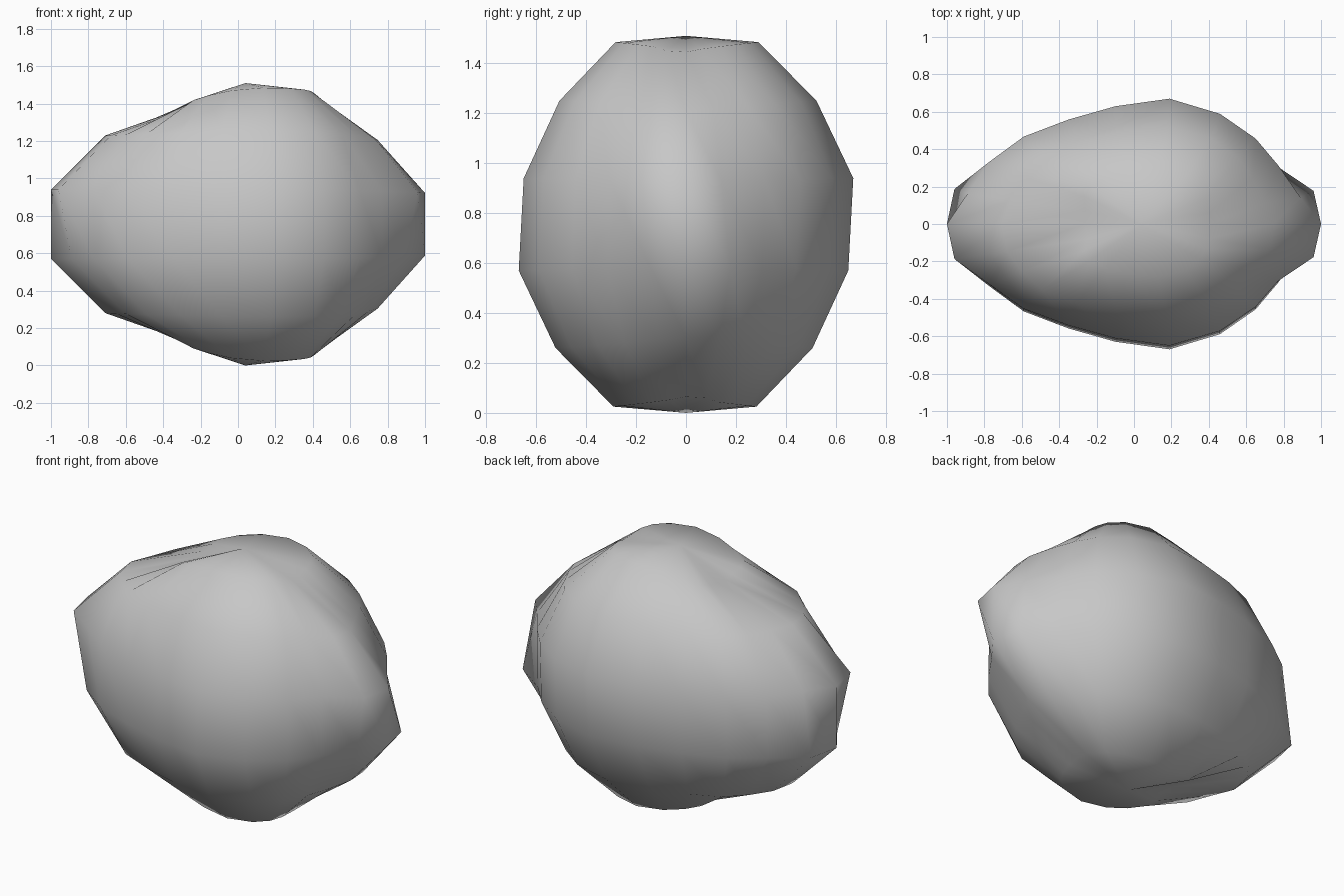
import bpy, bmesh

cube = bpy.data.objects.get("Cube")
if cube:
    bpy.data.objects.remove(cube, do_unlink=True)

HEIGHT, POLE_X = 1.51, 0.04

# Half outline of the widest ring, from the left tip round to the right tip
TIP_FULL = [(1, 0), (.96, .18), (.77, .31), (.65, .45), (.46, .58), (.19, .66),
            (-.10, .62), (-.35, .55), (-.59, .46), (-.77, .33), (-.96, .19), (-1, 0)]
# The other half has its tips chamfered
TIP_CUT = list(TIP_FULL)
TIP_CUT[1], TIP_CUT[-2] = (.89, .14), (-.89, .16)
OUTLINE = TIP_CUT + [(x, -y) for x, y in reversed(TIP_FULL[1:-1])]

# Upper rings: x scale left, right, bluntness, y scale, side z, left z, right z
RINGS = [(.36, .29, .25, .434, 1.485, 1.44, 1.38),
         (.72, .72, .20, .78, 1.25, 1.20, 1.23),
         (1, 1, 0, 1, .94, .92, .94)]


def ring_points(ring):
    """Scale the outline to one ring, blunting and lowering its tips."""
    left, right, blunt, deep, side_z, left_z, right_z = ring
    points = []
    for x, y in OUTLINE:
        reach = min(1, abs(x - POLE_X))
        if x > POLE_X:
            scale, tip_z, dip = left, left_z, reach ** 3
        else:
            scale, tip_z, dip = right, right_z, reach
        scale += blunt * (1 - reach ** 2)
        shift = .01 * abs(y) / .66
        points.append((POLE_X + (x - POLE_X) * scale, (y + shift) * deep,
                       side_z + (tip_z - side_z) * dip))
    return points


# Lower half is the upper half turned over about the long axis
upper = [ring_points(r) for r in RINGS]
count = len(OUTLINE)
lower = [[(x, -y, HEIGHT - z) for x, y, z in (pts[-j % count] for j in range(count))]
         for pts in reversed(upper)]

# Skin the rings and close both poles with fans
bm = bmesh.new()
loops = [[bm.verts.new(p) for p in pts] for pts in upper + lower]
top = bm.verts.new((POLE_X, 0, HEIGHT))
bottom = bm.verts.new((POLE_X, 0, 0))
for j in range(count):
    k = (j + 1) % count
    bm.faces.new((top, loops[0][j], loops[0][k]))
    bm.faces.new((bottom, loops[-1][k], loops[-1][j]))
    for a, b in zip(loops, loops[1:]):
        bm.faces.new((a[j], b[j], b[k], a[k]))
bmesh.ops.recalc_face_normals(bm, faces=bm.faces)
for face in bm.faces:
    face.smooth = True
mesh = bpy.data.meshes.new("boulder")
bm.to_mesh(mesh)
bm.free()

# Stone colour
stone = bpy.data.materials.new("grey_stone")
stone.use_nodes = True
colour = (.57, .57, .57, 1)
stone.diffuse_color = colour
stone.node_tree.nodes["Principled BSDF"].inputs["Base Color"].default_value = colour
mesh.materials.append(stone)

boulder = bpy.data.objects.new("boulder", mesh)
bpy.context.collection.objects.link(boulder)
